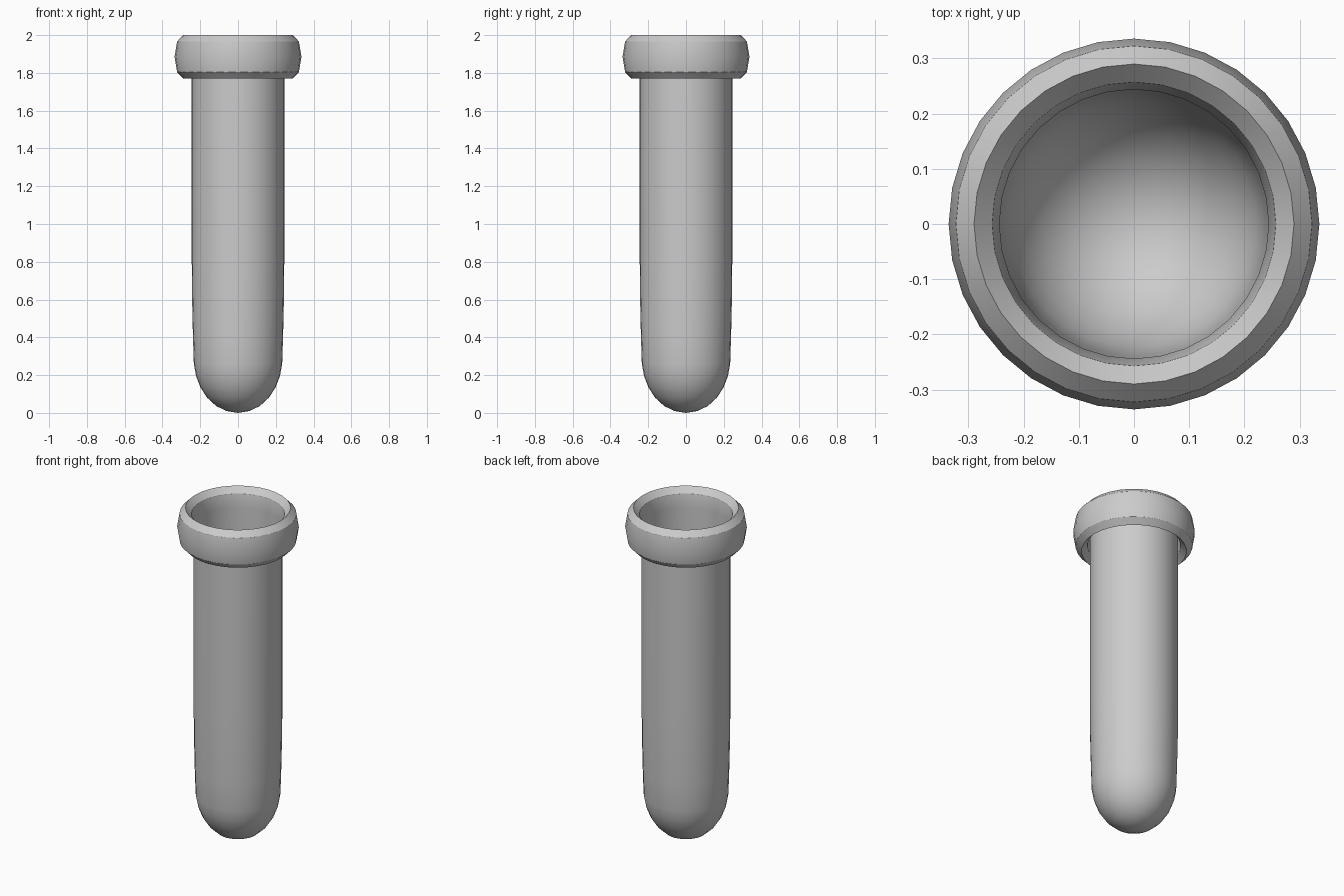
import bpy
from math import cos, sin, pi

if "Cube" in bpy.data.objects:
    bpy.data.objects.remove(bpy.data.objects["Cube"])

SEGS = 32


def lathe(name, profile, closed=False):
    """Revolve (radius, z) points around z; zero radius becomes a single pole."""
    verts, faces, rings = [], [], []
    for r, z in profile:
        n = 1 if r == 0 else SEGS
        rings.append([len(verts) + i % n for i in range(SEGS)])
        verts += [(r * cos(2 * pi * i / SEGS), r * sin(2 * pi * i / SEGS), z) for i in range(n)]
    pairs = list(zip(rings, rings[1:]))
    if closed:
        pairs.append((rings[-1], rings[0]))
    for a, b in pairs:
        for i in range(SEGS):
            j = (i + 1) % SEGS
            faces.append(list(dict.fromkeys((a[i], a[j], b[j], b[i]))))
    mesh = bpy.data.meshes.new(name)
    mesh.from_pydata(verts, [], faces)
    obj = bpy.data.objects.new(name, mesh)
    bpy.context.collection.objects.link(obj)
    bpy.ops.object.select_all(action='DESELECT')
    obj.select_set(True)
    bpy.context.view_layer.objects.active = obj
    bpy.ops.object.shade_smooth_by_angle(angle=pi / 6)
    return obj


# Thin open tube with a rounded bottom and a slight taper
lathe("tube", [(0, 0), (0.06, 0.01), (0.115, 0.036), (0.163, 0.08), (0.199, 0.135),
               (0.222, 0.195), (0.234, 0.26), (0.239, 0.42), (0.243, 0.6),
               (0.245, 0.8), (0.245, 1.885)])

# Octagonal-section lip, stretched vertically
lathe("lip", [(0.29 + 0.046 * cos(k * pi / 4), 1.885 + 0.115 * sin(k * pi / 4))
              for k in range(8)], closed=True)
